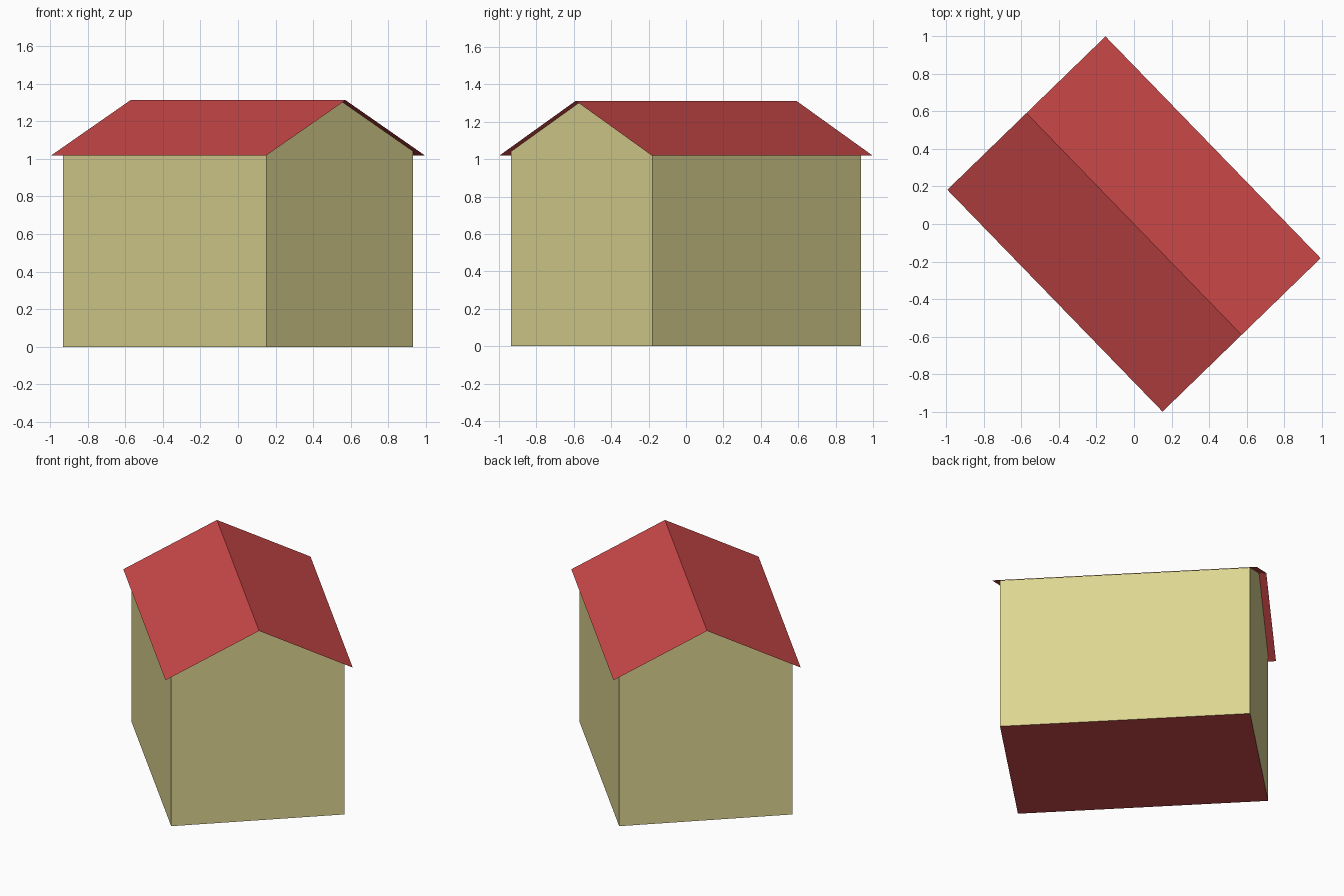
import bpy
import math
from mathutils import Matrix

cube = bpy.data.objects.get("Cube")
if cube:
    bpy.data.objects.remove(cube, do_unlink=True)

ANGLE = math.radians(-45.87)            # ridge direction in plan
WALL_L, WALL_W = 0.777, 0.543           # wall half length and half width
ROOF_L, ROOF_W = 0.822, 0.586           # roof half length and half width
RIDGE, EAVE = 1.312, 1.019
WALL_TOP = RIDGE - (RIDGE - EAVE) * WALL_W / ROOF_W


def make_material(name, color):
    mat = bpy.data.materials.new(name)
    mat.use_nodes = True
    mat.diffuse_color = color
    mat.node_tree.nodes["Principled BSDF"].inputs["Base Color"].default_value = color
    return mat


def make_part(name, verts, faces, mat):
    mesh = bpy.data.meshes.new(name)
    mesh.from_pydata(verts, [], faces)
    mesh.materials.append(mat)
    mesh.transform(Matrix.Rotation(ANGLE, 4, "Z"))
    obj = bpy.data.objects.new(name, mesh)
    bpy.context.collection.objects.link(obj)
    return obj


def extrude_profile(profile, half):
    """Copies of a (y, z) profile at both ends along the ridge."""
    return [(x, y, z) for x in (-half, half) for y, z in profile]


red = make_material("roof red", (0.591, 0.063, 0.065, 1))
tan = make_material("wall tan", (0.73, 0.672, 0.288, 1))

# Walls: two long sides and two pointed gables
gable = [(-WALL_W, 0), (WALL_W, 0), (WALL_W, WALL_TOP), (0, RIDGE), (-WALL_W, WALL_TOP)]
make_part("walls", extrude_profile(gable, WALL_L),
          [(4, 3, 2, 1, 0), (5, 6, 7, 8, 9), (0, 5, 9, 4), (1, 2, 7, 6)], tan)

# Floor underneath, facing down
base = [(-WALL_W, 0), (WALL_W, 0)]
make_part("floor", extrude_profile(base, WALL_L), [(0, 1, 3, 2)], red)

# Roof: two thin overhanging slopes
slopes = [(-ROOF_W, EAVE), (0, RIDGE), (ROOF_W, EAVE)]
make_part("roof", extrude_profile(slopes, ROOF_L), [(0, 3, 4, 1), (1, 4, 5, 2)], red)
